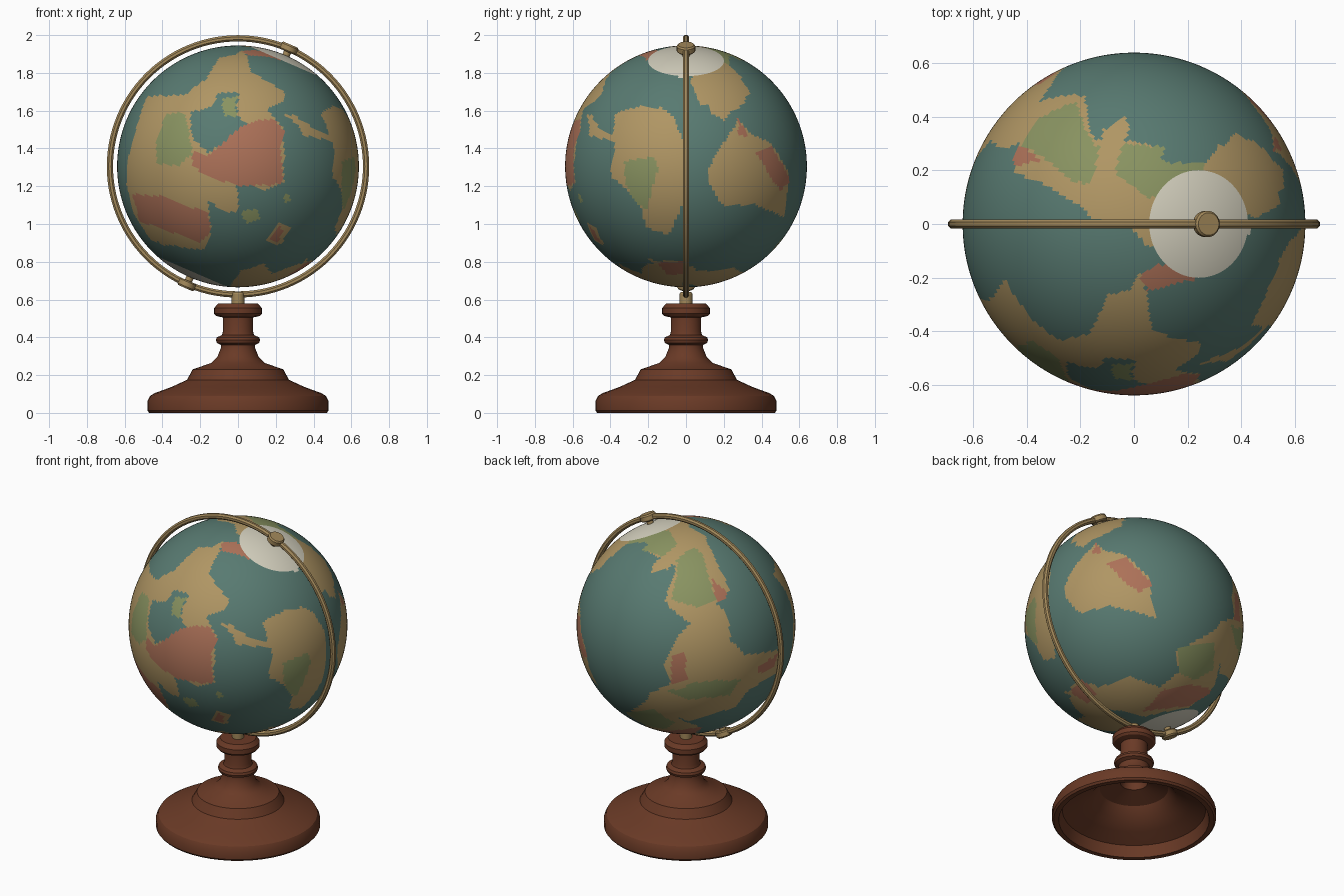
import bpy, bmesh, math
from mathutils import Matrix, Vector, noise

C = Vector((0, 0, 1.305))          # globe centre
R = 0.64
TILT = math.radians(23.4)
AXIS = Vector((math.sin(TILT), 0, math.cos(TILT)))
TILT_M = Matrix.Rotation(TILT, 4, 'Y')


def material(name, rgb):
    m = bpy.data.materials.new(name)
    lin = [((c / 255 + 0.055) / 1.055) ** 2.4 for c in rgb]
    m.diffuse_color = (*lin, 1)
    return m


OCEAN, TAN, GREEN, RED, ICE = range(5)
MAP_MATS = [material("ocean_teal", (88, 122, 113)), material("land_tan", (176, 150, 100)),
            material("land_green", (137, 147, 97)), material("land_red", (172, 113, 88)),
            material("ice_white", (212, 208, 190))]
BRASS = material("brass", (162, 136, 90))
WOOD = material("dark_wood", (106, 58, 38))


def add(name, bm, mats, smooth=True):
    bmesh.ops.recalc_face_normals(bm, faces=bm.faces)
    me = bpy.data.meshes.new(name)
    bm.to_mesh(me)
    bm.free()
    ob = bpy.data.objects.new(name, me)
    bpy.context.collection.objects.link(ob)
    for m in mats:
        me.materials.append(m)
    bpy.ops.object.select_all(action='DESELECT')
    ob.select_set(True)
    bpy.context.view_layer.objects.active = ob
    if smooth:
        bpy.ops.object.shade_smooth_by_angle(angle=math.radians(30))
    return ob


def lathe(name, profile, mat, steps, matrix=Matrix()):
    bm = bmesh.new()
    vs = [bm.verts.new((r, 0, z)) for r, z in profile]
    es = [bm.edges.new(p) for p in zip(vs, vs[1:])]
    bmesh.ops.spin(bm, geom=vs + es, cent=(0, 0, 0), axis=(0, 0, 1),
                   angle=math.tau, steps=steps, use_duplicate=False)
    bmesh.ops.remove_doubles(bm, verts=bm.verts, dist=1e-4)
    bm.transform(matrix)
    return add(name, bm, [mat])


# Turned wooden stand, hollow underneath
lathe("base_stand", [
    (0, .33), (.06, .33), (.08, .25), (.2, .21), (.25, .15), (.33, .11), (.42, .07), (.44, 0),
    (.47, 0), (.48, .012), (.48, .06), (.465, .09), (.44, .105), (.35, .138), (.27, .175),
    (.24, .23), (.14, .265), (.11, .295), (.09, .345), (.09, .36), (.112, .37), (.117, .385),
    (.112, .4), (.085, .412), (.08, .43), (.08, .505), (.115, .513), (.126, .525), (.126, .555),
    (.105, .58), (0, .58)], WOOD, 48)

# Brass collar joining stand and ring
lathe("ring_collar", [(0, .57), (.034, .57), (.034, .63), (.028, .64), (0, .64)], BRASS, 24)

# Full meridian ring in the xz plane
bm = bmesh.new()
N, K, MAJOR, MINOR = 112, 8, .678, .017
rows = []
for i in range(N):
    a = math.tau * i / N
    row = []
    for j in range(K):
        b = math.tau * (j + .5) / K
        r = MAJOR + MINOR * 1.05 * math.cos(b)
        row.append(bm.verts.new((C.x + r * math.sin(a), MINOR * 1.05 * math.sin(b), C.z + r * math.cos(a))))
    rows.append(row)
for i in range(N):
    p, q = rows[i], rows[(i + 1) % N]
    for j in range(K):
        k = (j + 1) % K
        bm.faces.new((p[j], p[k], q[k], q[j]))
add("meridian_ring", bm, [BRASS])

# Pivot knobs and pins at both ends of the tilted axis
for label, flip in (("north", 0), ("south", math.pi)):
    m = Matrix.Translation(C) @ TILT_M @ Matrix.Rotation(flip, 4, 'X')
    lathe(label + "_pivot", [(0, .63), (.02, .63), (.02, .66), (.042, .66), (.049, .667),
                             (.049, .693), (.042, .702), (0, .702)], BRASS, 24, m)

# Views the coastlines are drawn in: azimuth, elevation, sheet centre, sheet radius
FRONT = (0, 0, 238, 167, 121)
RIGHT = (90, 0, 686, 167, 121)
TOP = (0, 90, 1134, 224, 172)
BACK_LEFT = (215, 25, 686, 625, 110)
BACK_RIGHT = (140, -25, 1134, 627, 110)
REGIONS = []


def paint(view, colour, *pts):
    az, el, cx, cy, rad = view
    a, e = math.radians(az), math.radians(el)
    right = Vector((math.cos(a), math.sin(a), 0))
    up = Vector((-math.sin(e) * math.sin(a), math.sin(e) * math.cos(a), math.cos(e)))
    poly = [((x - cx) / rad, (cy - y) / rad) for x, y in pts]
    xs, ys = zip(*poly)
    REGIONS.append((right, up, right.cross(up), colour, poly, min(xs), max(xs), min(ys), max(ys)))


# Front continent, its inland sea and coloured countries
paint(FRONT, TAN, (245, 53), (252, 74), (283, 90), (285, 100), (268, 110), (284, 130), (284, 185),
      (265, 191), (237, 180), (238, 212), (228, 214), (208, 203), (211, 235), (205, 250), (165, 246),
      (150, 240), (134, 215), (126, 185), (128, 160), (141, 112), (147, 97), (185, 95), (205, 80), (220, 58))
paint(FRONT, OCEAN, (190, 112), (212, 108), (218, 94), (238, 92), (238, 115), (250, 128),
      (225, 143), (208, 153), (192, 138))
paint(FRONT, GREEN, (166, 114), (184, 113), (190, 138), (192, 155), (180, 165), (157, 165), (155, 148))
paint(FRONT, GREEN, (222, 98), (237, 97), (236, 118), (224, 116))
paint(FRONT, RED, (240, 128), (258, 120), (274, 119), (284, 132), (280, 150), (283, 185), (240, 187),
      (210, 178), (190, 165), (192, 153), (210, 155))
paint(FRONT, RED, (132, 195), (160, 196), (190, 208), (208, 212), (210, 235), (200, 243), (140, 222))
# Front islands and southern shore
paint(FRONT, TAN, (266, 241), (278, 224), (291, 228), (281, 246))
paint(FRONT, RED, (270, 240), (278, 226), (284, 230), (278, 243))
paint(FRONT, GREEN, (240, 214), (255, 209), (262, 219), (248, 224))
paint(FRONT, GREEN, (284, 195), (291, 195), (291, 203), (284, 203))
paint(FRONT, TAN, (228, 290), (240, 272), (264, 264), (272, 274), (300, 264), (306, 275), (270, 290))
# North land of the front continent
paint(TOP, TAN, (1108, 310), (1130, 288), (1141, 272), (1146, 300), (1140, 325), (1148, 350), (1105, 350))
paint(TOP, RED, (1140, 276), (1160, 263), (1196, 280), (1170, 286), (1148, 292))
# East continent
paint(RIGHT, TAN, (587, 111), (600, 130), (613, 136), (615, 114), (640, 107), (662, 108), (674, 118),
      (683, 140), (683, 200), (679, 217), (667, 236), (645, 227), (640, 205), (627, 190), (610, 178),
      (615, 143), (590, 136))
paint(RIGHT, GREEN, (625, 162), (655, 157), (658, 170), (647, 210), (635, 203), (626, 185))
# North-east land
paint(RIGHT, TAN, (690, 82), (705, 55), (725, 62), (742, 78), (746, 100), (735, 108), (700, 105))
paint(TOP, TAN, (1205, 165), (1235, 134), (1257, 142), (1284, 170), (1284, 190), (1265, 196),
      (1262, 213), (1235, 215), (1215, 180))
# Back continent
paint(BACK_LEFT, TAN, (640, 549), (690, 527), (706, 536), (715, 560), (731, 590), (716, 604), (729, 617),
      (731, 640), (745, 655), (781, 650), (778, 672), (748, 692), (735, 708), (690, 722), (640, 708),
      (650, 694), (670, 685), (664, 662), (675, 640), (690, 624), (665, 602), (676, 565))
paint(BACK_LEFT, GREEN, (640, 549), (678, 533), (702, 553), (716, 601), (698, 607), (672, 600), (678, 562))
paint(BACK_LEFT, RED, (712, 578), (729, 595), (717, 603))
paint(BACK_LEFT, RED, (672, 656), (685, 651), (687, 679), (671, 684))
paint(BACK_LEFT, RED, (757, 668), (779, 654), (774, 668), (760, 674))
paint(BACK_LEFT, GREEN, (668, 692), (700, 682), (742, 680), (730, 696), (690, 700))
# Land between the back continent and the ice
paint(TOP, TAN, (1070, 186), (1092, 183), (1103, 130), (1126, 115), (1128, 132), (1120, 148),
      (1165, 190), (1150, 250), (1126, 222), (1122, 212), (1080, 208))
paint(TOP, GREEN, (1122, 142), (1170, 162), (1206, 164), (1200, 176), (1150, 200), (1114, 172))
# South-east continent
paint(BACK_RIGHT, TAN, (1065, 592), (1075, 570), (1096, 548), (1105, 557), (1125, 562), (1152, 590),
      (1150, 605), (1157, 628), (1110, 615), (1080, 621), (1065, 606))
paint(BACK_RIGHT, RED, (1105, 571), (1125, 564), (1152, 593), (1140, 602), (1123, 590))
paint(BACK_RIGHT, RED, (1091, 560), (1096, 548), (1102, 560))
# Southern lands around the lower ice cap
paint(BACK_RIGHT, TAN, (1065, 698), (1080, 687), (1100, 695), (1130, 685), (1160, 695), (1180, 680),
      (1175, 660), (1205, 644), (1222, 662), (1215, 690), (1190, 712), (1145, 722), (1090, 712))
paint(BACK_RIGHT, GREEN, (1177, 658), (1215, 648), (1214, 675), (1195, 688), (1180, 680))
paint(BACK_RIGHT, RED, (1143, 718), (1165, 697), (1200, 691), (1213, 695), (1190, 711))
paint(BACK_RIGHT, RED, (1070, 698), (1082, 686), (1096, 700), (1088, 710))


def inside(u, v, poly):
    hit = False
    for (x1, y1), (x2, y2) in zip(poly, poly[1:] + poly[:1]):
        if (y1 > v) != (y2 > v) and u < (x2 - x1) * (v - y1) / (y2 - y1) + x1:
            hit = not hit
    return hit


def map_colour(d):
    d = (d + noise.noise_vector(d * 9) * 0.014).normalized()   # ragged coasts
    if abs(d.dot(AXIS)) > math.cos(math.radians(18.5)):
        return ICE
    for right, up, facing, colour, poly, x0, x1, y0, y1 in reversed(REGIONS):
        if d.dot(facing) > 0.03:
            u, v = d.dot(right), d.dot(up)
            if x0 <= u <= x1 and y0 <= v <= y1 and inside(u, v, poly):
                return colour
    return OCEAN


# Globe, coloured face by face from the regions
bm = bmesh.new()
bmesh.ops.create_uvsphere(bm, u_segments=256, v_segments=128, radius=R, matrix=TILT_M)
for f in bm.faces:
    f.material_index = map_colour(f.calc_center_median().normalized())
bm.transform(Matrix.Translation(C))
add("globe", bm, MAP_MATS)
